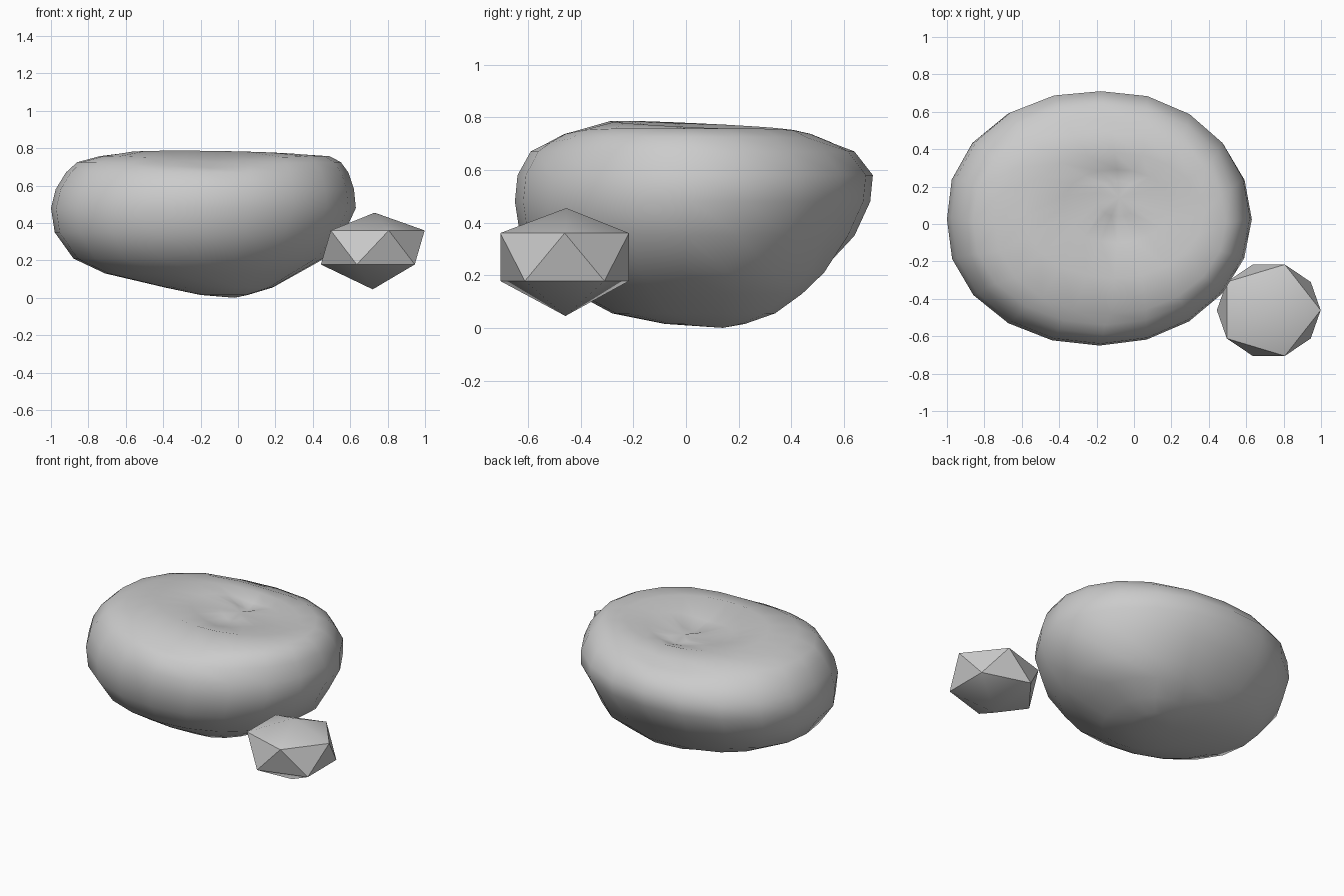
import bpy, bmesh, math

cube = bpy.data.objects.get("Cube")
if cube:
    bpy.data.objects.remove(cube, do_unlink=True)

stone = bpy.data.materials.new("stone grey")
stone.use_nodes = True
grey = (0.6, 0.6, 0.6, 1)
stone.diffuse_color = grey
stone.node_tree.nodes["Principled BSDF"].inputs["Base Color"].default_value = grey


def loft(name, bottom, rings, top, sides, start=0, twist=0, shape=None, smooth=80):
    """Skin closed elliptical rings (z, x min, x max, y min, y max) between two poles."""
    bm = bmesh.new()
    low, high = bm.verts.new(bottom), bm.verts.new(top)
    loops = []
    for i, (z, x0, x1, y0, y1) in enumerate(rings):
        loop = []
        for k in range(sides):
            a = start + math.tau * k / sides + i * twist
            c, s = math.cos(a), math.sin(a)
            full, rise = shape(z, c, s) if shape else (1, 0)
            loop.append(bm.verts.new((
                (x0 + x1) / 2 + (x1 - x0) / 2 * c * full,
                (y0 + y1) / 2 + (y1 - y0) / 2 * s * full,
                z + rise)))
        loops.append(loop)
    for k in range(sides):
        n = (k + 1) % sides
        bm.faces.new((low, loops[0][n], loops[0][k]))
        bm.faces.new((high, loops[-1][k], loops[-1][n]))
        for a, b in zip(loops, loops[1:]):
            bm.faces.new((a[k], a[n], b[k]))
            bm.faces.new((a[n], b[n], b[k]))
    bmesh.ops.recalc_face_normals(bm, faces=bm.faces)
    mesh = bpy.data.meshes.new(name)
    bm.to_mesh(mesh)
    bm.free()
    mesh.materials.append(stone)
    obj = bpy.data.objects.new(name, mesh)
    bpy.context.collection.objects.link(obj)
    bpy.ops.object.select_all(action="DESELECT")
    obj.select_set(True)
    bpy.context.view_layer.objects.active = obj
    bpy.ops.object.shade_smooth_by_angle(angle=math.radians(smooth))


def boulder_shape(z, c, s):
    """Corner fullness and height change of a boulder ring in direction (c, s)."""
    corner = 2 * abs(c * s)
    full = 1 + 0.015 * (1 - c + 0.5 * s) * corner
    if z < 0.3 and c > 0 and s > 0:
        full += 0.12 * corner  # heavier foot at the back left
    rise = 0
    if z > 0.76:
        rise = -0.016 * (0.5 * c + s)  # inner rim climbs to the front
    elif z > 0.7:
        rise = -0.03 * s ** 8  # outer rim sags at front and back
    return full, rise


# Large rounded boulder: undercut base, full waist, soft rim and shallow dented top
boulder_rings = [
    (0.015, -0.20, 0.05, -0.08, 0.22),
    (0.055, -0.39, 0.18, -0.28, 0.33),
    (0.13, -0.71, 0.31, -0.42, 0.43),
    (0.21, -0.88, 0.45, -0.54, 0.51),
    (0.35, -0.98, 0.57, -0.63, 0.64),
    (0.48, -1.00, 0.63, -0.65, 0.70),
    (0.58, -0.975, 0.62, -0.64, 0.71),
    (0.67, -0.92, 0.59, -0.59, 0.64),
    (0.725, -0.86, 0.55, -0.54, 0.57),
    (0.757, -0.74, 0.49, -0.48, 0.49),
    (0.769, -0.58, 0.37, -0.29, 0.38),
    (0.748, -0.38, 0.20, -0.10, 0.29),
    (0.727, -0.20, 0.03, 0.04, 0.23),
]
loft("boulder", (-0.02, 0.14, 0), boulder_rings, (-0.08, 0.14, 0.721), 20,
     shape=boulder_shape)

# Small faceted stone beside it: two offset pentagons between two points
pebble_rings = [(z, 0.443, 0.998, -0.718, -0.204) for z in (0.178, 0.36)]
pebble_turn = math.radians(36)
loft("small_stone", (0.72, -0.458, 0.045), pebble_rings, (0.73, -0.455, 0.455), 5,
     start=pebble_turn, twist=pebble_turn, smooth=42)
